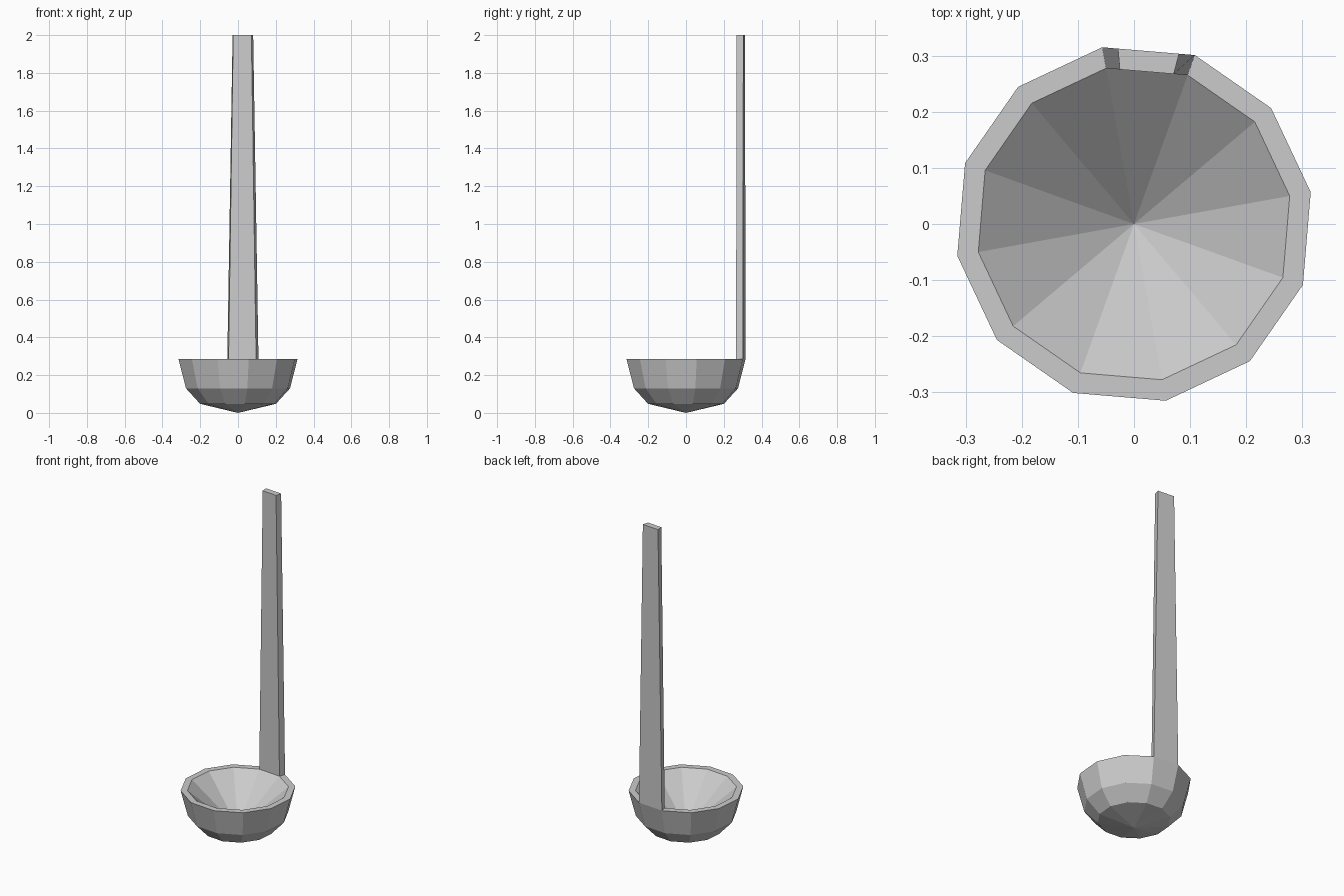
import bpy, bmesh
from math import cos, sin, radians
from mathutils import Vector

if "Cube" in bpy.data.objects:
    bpy.data.objects.remove(bpy.data.objects["Cube"])

SIDES = 12
TURN = radians(10.2)
RIM_Z = 0.285

bm = bmesh.new()


def ring(r, z):
    step = radians(360 / SIDES)
    return [bm.verts.new((r * cos(TURN + i * step), r * sin(TURN + i * step), z))
            for i in range(SIDES)]


def bridge(a, b):
    return [bm.faces.new((a[i], a[(i + 1) % SIDES], b[(i + 1) % SIDES], b[i]))
            for i in range(SIDES)]


def fan(a, z):
    tip = bm.verts.new((0, 0, z))
    for i in range(SIDES):
        bm.faces.new((a[i], a[(i + 1) % SIDES], tip))


# Bowl: faceted outside, flat rim, conical inside
low, mid, outer = ring(0.204, 0.048), ring(0.28, 0.13), ring(0.32, RIM_Z)
inner = ring(0.282, RIM_Z)
fan(low, 0.0)
bridge(low, mid)
bridge(mid, outer)
rim = bridge(outer, inner)
fan(inner, 0.045)

# Handle: the rearmost rim face pulled up and narrowed along the rim
base = max(rim, key=lambda f: f.calc_center_median().y)
centre = base.calc_center_median()
along = Vector((-centre.y, centre.x, 0)).normalized()
top = bmesh.ops.extrude_discrete_faces(bm, faces=[base])["faces"][0]
for v in top.verts:
    v.co -= along * (v.co - centre).dot(along) * 0.34
    v.co.z = 2.0

bmesh.ops.recalc_face_normals(bm, faces=bm.faces)
mesh = bpy.data.meshes.new("ladle")
bm.to_mesh(mesh)
bm.free()
bpy.context.collection.objects.link(bpy.data.objects.new("ladle", mesh))
